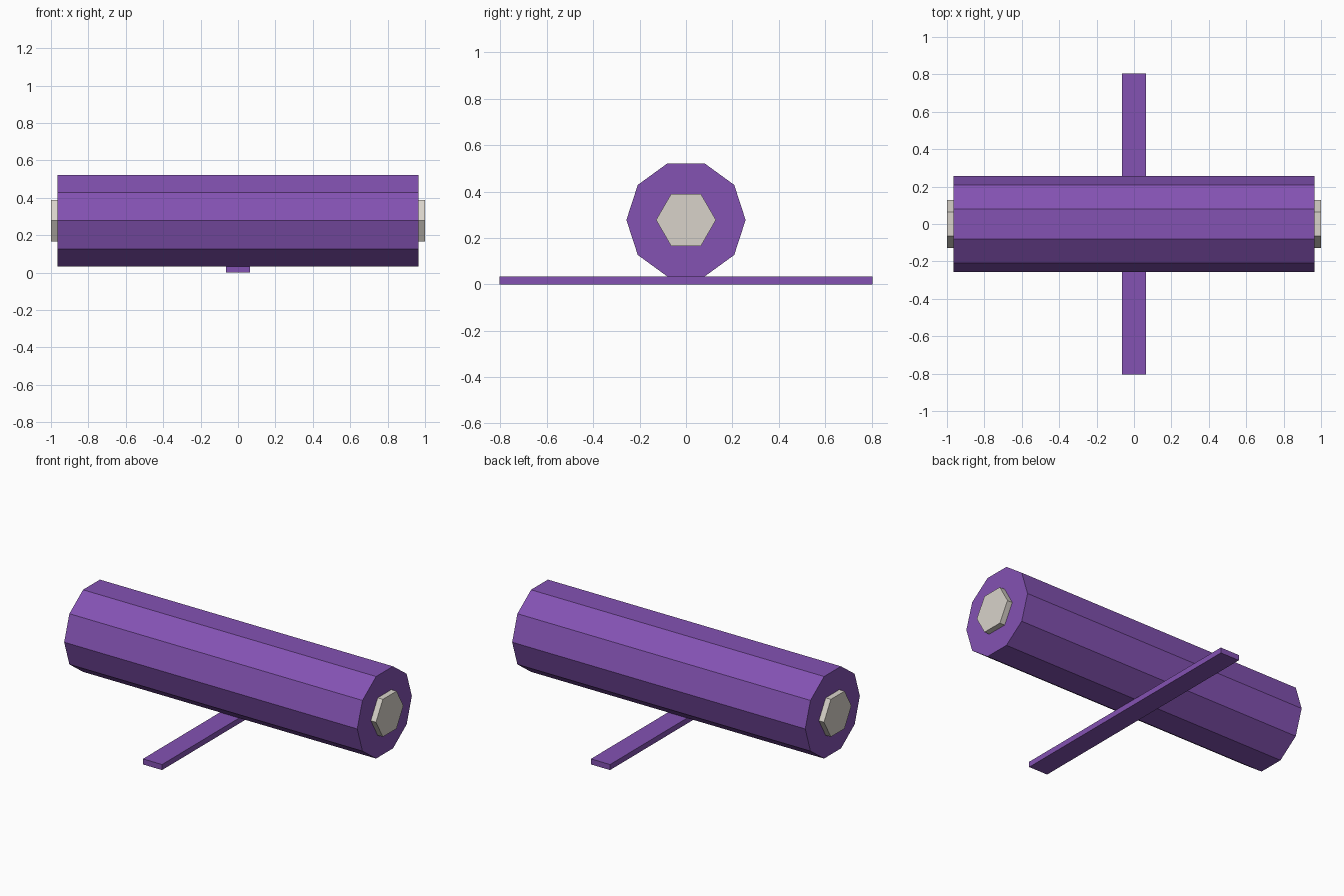
import bpy
import math

# Remove the default cube
cube = bpy.data.objects.get("Cube")
if cube:
    bpy.data.objects.remove(cube, do_unlink=True)


def make_material(name, rgb):
    mat = bpy.data.materials.new(name)
    mat.use_nodes = True
    color = (*rgb, 1.0)
    mat.diffuse_color = color
    mat.node_tree.nodes["Principled BSDF"].inputs["Base Color"].default_value = color
    return mat


def finish(name, mat):
    obj = bpy.context.object
    obj.name = name
    obj.data.name = name
    obj.data.materials.append(mat)
    return obj


def add_prism(name, sides, radius, length, x, z, mat):
    """Flat-sided cylinder lying along x, with corners at front and back."""
    bpy.ops.mesh.primitive_cylinder_add(
        vertices=sides, radius=radius, depth=length,
        location=(x, 0, z), rotation=(0, math.pi / 2, 0))
    return finish(name, mat)


purple = make_material("purple", (0.23, 0.085, 0.45))
pale_grey = make_material("pale_grey", (0.69, 0.65, 0.59))

BODY_RADIUS = 0.257
BAR_HEIGHT = 0.033
HALF_BODY = 0.966
CENTRE_Z = BAR_HEIGHT + BODY_RADIUS * math.cos(math.pi / 10)

# Ten-sided roller body
add_prism("roller_body", 10, BODY_RADIUS, 2 * HALF_BODY, 0, CENTRE_Z, purple)

# Hexagonal cap on each end, set slightly into the body
CAP_LENGTH = 0.06
for side, name in ((1, "left_end_cap"), (-1, "right_end_cap")):
    add_prism(name, 6, 0.129, CAP_LENGTH, side * (1 - CAP_LENGTH / 2), CENTRE_Z, pale_grey)

# Flat cross bar under the body
bpy.ops.mesh.primitive_cube_add(size=1, location=(0, 0, BAR_HEIGHT / 2))
bar = finish("cross_bar", purple)
bar.scale = (0.126, 1.61, BAR_HEIGHT)
